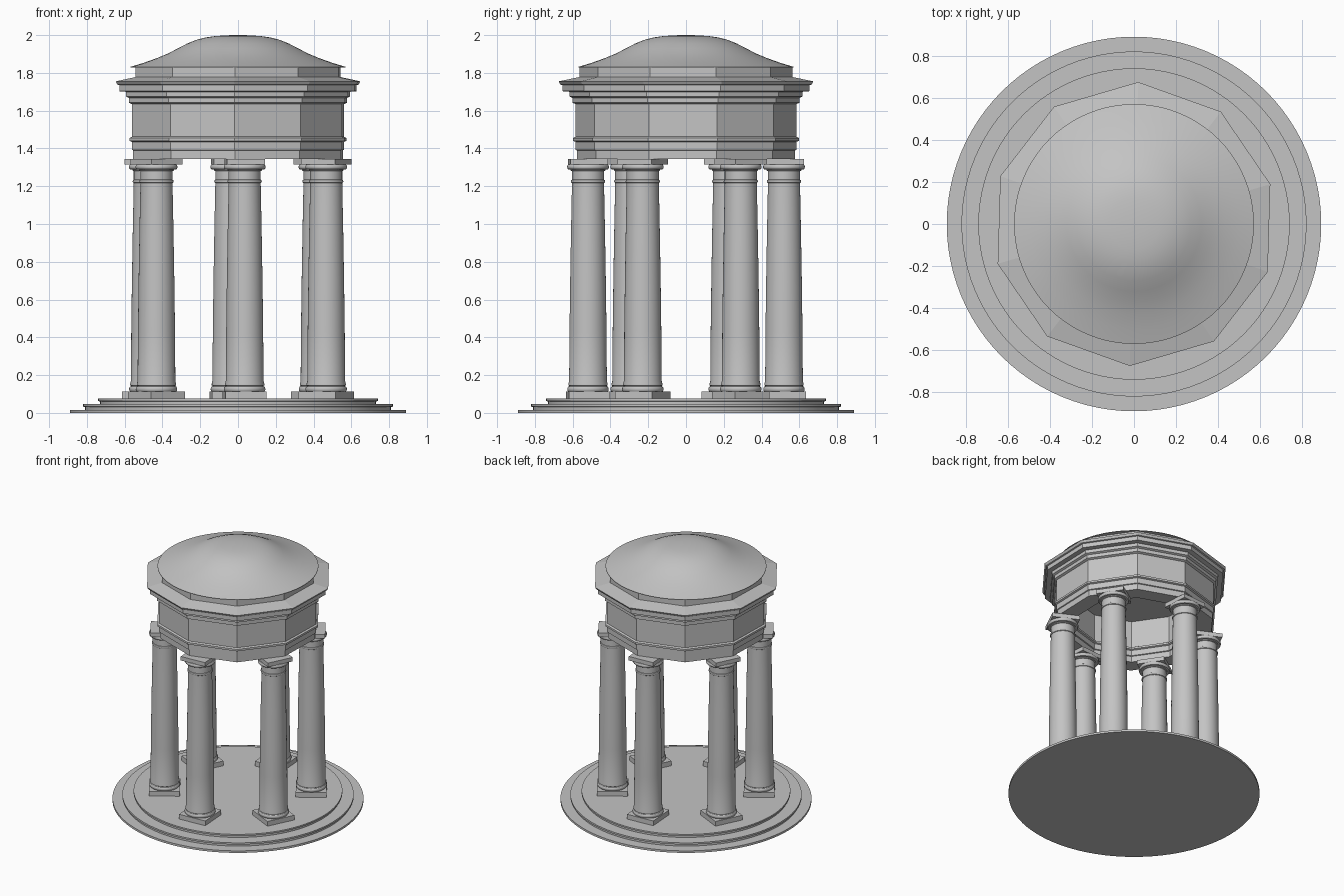
import bpy, bmesh, math
from mathutils import Matrix, Vector

if "Cube" in bpy.data.objects:
    bpy.data.objects.remove(bpy.data.objects["Cube"])

stone = bpy.data.materials.new("grey stone")
stone.diffuse_color = (0.55, 0.55, 0.55, 1)
stone.use_nodes = True
stone.node_tree.nodes["Principled BSDF"].inputs["Base Color"].default_value = stone.diffuse_color


def finish(bm, name, smooth):
    bmesh.ops.remove_doubles(bm, verts=bm.verts, dist=1e-5)
    bmesh.ops.recalc_face_normals(bm, faces=bm.faces)
    mesh = bpy.data.meshes.new(name)
    bm.to_mesh(mesh)
    bm.free()
    mesh.materials.append(stone)
    ob = bpy.data.objects.new(name, mesh)
    bpy.context.collection.objects.link(ob)
    if smooth:
        bpy.ops.object.select_all(action='DESELECT')
        ob.select_set(True)
        bpy.context.view_layer.objects.active = ob
        bpy.ops.object.shade_smooth_by_angle(angle=math.radians(30))
    return ob


def add_lathe(bm, profile, sides, turn=0.0, closed=False):
    """Revolve (radius, height) points; open profiles get end caps."""
    rings = []
    for r, z in profile:
        rings.append([bm.verts.new((r * math.cos(turn + math.tau * i / sides),
                                    r * math.sin(turn + math.tau * i / sides), z))
                      for i in range(sides)])
    pairs = list(zip(rings, rings[1:]))
    if closed:
        pairs.append((rings[-1], rings[0]))
    for a, b in pairs:
        for i in range(sides):
            j = (i + 1) % sides
            bm.faces.new((a[i], a[j], b[j], b[i]))
    if not closed:
        bm.faces.new(rings[0])
        bm.faces.new(rings[-1])


def lathe(name, profile, sides, turn=0.0, closed=False, smooth=True):
    bm = bmesh.new()
    add_lathe(bm, profile, sides, turn, closed)
    return finish(bm, name, smooth)


def slab(name, half, z0, z1):
    bm = bmesh.new()
    bmesh.ops.create_cube(bm, size=1, matrix=Matrix.Translation((0, 0, (z0 + z1) / 2))
                          @ Matrix.Diagonal((2 * half, 2 * half, z1 - z0, 1)))
    return finish(bm, name, False)


def bulge(r, depth, z0, z1, n=6):
    """Half-round moulding."""
    return [(r + depth * math.sin(math.pi * i / n),
             (z0 + z1) / 2 - (z1 - z0) / 2 * math.cos(math.pi * i / n)) for i in range(n + 1)]


# Stepped round platform, treads with a small nosing
lathe("platform", [(0.89, 0), (0.89, 0.016), (0.81, 0.016), (0.81, 0.03), (0.82, 0.033),
                   (0.82, 0.046), (0.73, 0.046), (0.73, 0.06), (0.74, 0.063), (0.74, 0.075)], 96)

# Six columns, each with a square plinth and abacus turned to face the centre
shaft = (bulge(0.098, 0.012, 0.11, 0.142) + [(0.104, 0.146), (0.104, 0.154), (0.1, 0.17)]
         + [(0.1 - 0.015 * t ** 1.5, 0.17 + 1.045 * t) for t in (0.25, 0.5, 0.75, 1)]
         + bulge(0.085, 0.006, 1.217, 1.235, 4)
         + [(0.085, 1.24), (0.085, 1.28), (0.092, 1.283), (0.092, 1.288)]
         + bulge(0.1, 0.011, 1.288, 1.316))
for k in range(6):
    a = math.radians(-86.1 + 60 * k)
    place = Matrix.Rotation(a, 4, 'Z') @ Matrix.Translation((0.52, 0, 0))
    for ob in (slab(f"plinth_{k + 1}", 0.109, 0.075, 0.112),
               lathe(f"column_{k + 1}", shaft, 40),
               slab(f"abacus_{k + 1}", 0.1, 1.314, 1.345)):
        ob.matrix_world = place

# Ten-sided entablature: hollow ring with fascias, frieze and cornice
TURN = math.radians(16.3)
outer = [(0.578, 1.345), (0.578, 1.39), (0.585, 1.393), (0.585, 1.435), (0.598, 1.44),
         (0.598, 1.455), (0.585, 1.462), (0.585, 1.635), (0.602, 1.642), (0.602, 1.668),
         (0.618, 1.675), (0.618, 1.7), (0.655, 1.703), (0.655, 1.735), (0.665, 1.738),
         (0.675, 1.755), (0.565, 1.778)]
inner = [(0.45, 1.67), (0.45, 1.462), (0.438, 1.455), (0.438, 1.44), (0.45, 1.435),
         (0.45, 1.393), (0.457, 1.39), (0.457, 1.345)]
lathe("entablature", outer + [(0.45, 1.778)] + inner, 10, TURN, closed=True, smooth=False)
lathe("ceiling", [(0.5, 1.67), (0.5, 1.69)], 10, TURN, smooth=False)

# Ten-sided drum under the roof
lathe("drum", [(0.565, 1.765), (0.565, 1.83)], 10, TURN, smooth=False)

# Round roof with a bell-shaped curve
lathe("dome", [(0.57, 1.828), (0.57, 1.832), (0.5, 1.853), (0.43, 1.878), (0.37, 1.903),
               (0.32, 1.929), (0.27, 1.955), (0.22, 1.975), (0.17, 1.988), (0.12, 1.995),
               (0.06, 1.999), (0.01, 2.0)], 80)
